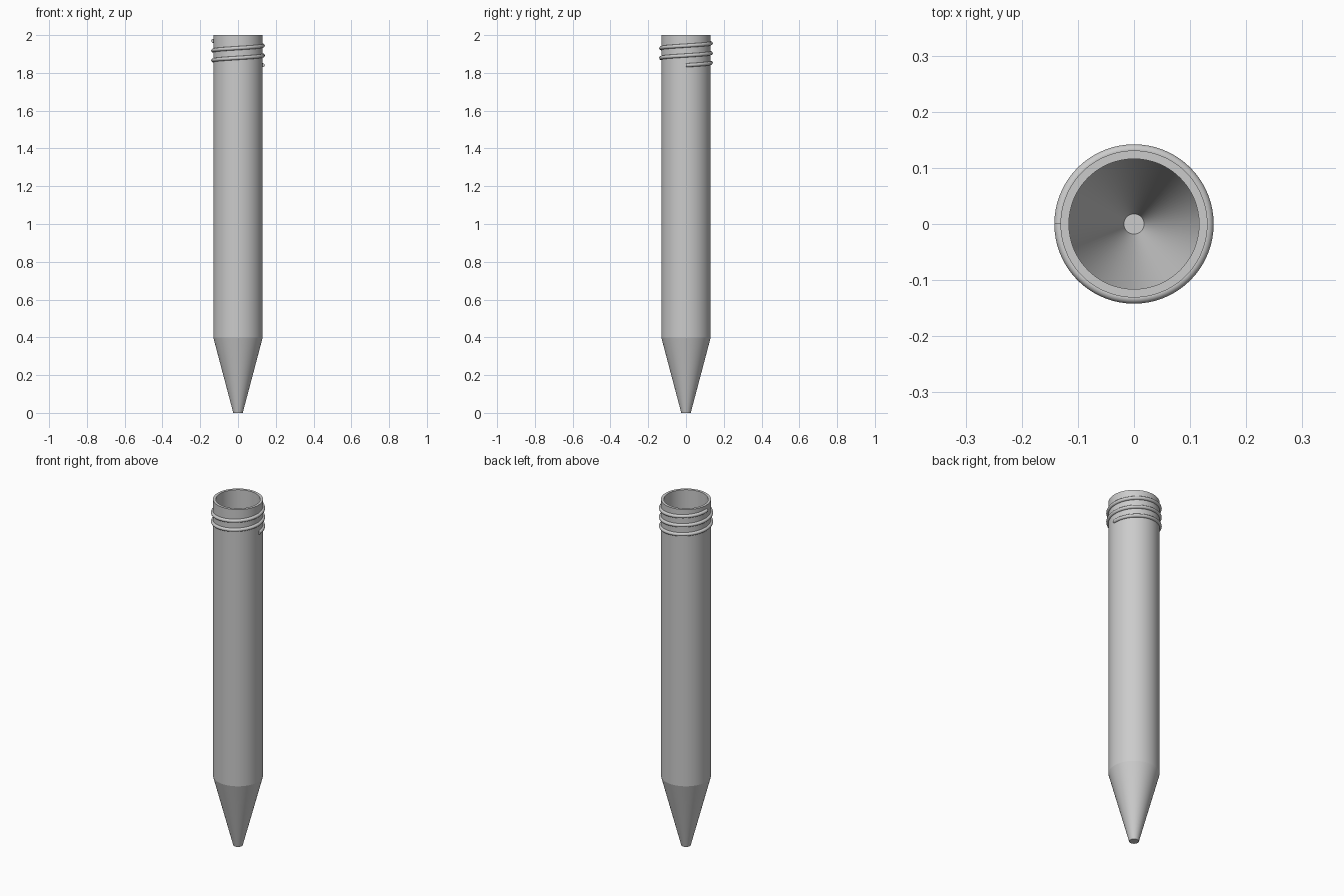
import bpy, bmesh, math
from mathutils import Matrix, Vector

cube = bpy.data.objects.get("Cube")
if cube:
    bpy.data.objects.remove(cube, do_unlink=True)

grey = bpy.data.materials.new("light grey plastic")
grey.use_nodes = True
colour = (0.6, 0.6, 0.6, 1)
grey.diffuse_color = colour
grey.node_tree.nodes["Principled BSDF"].inputs["Base Color"].default_value = colour


def finish(bm, name, angle):
    """Turn a bmesh into a smooth-shaded object with sharp edges kept."""
    bmesh.ops.recalc_face_normals(bm, faces=bm.faces)
    mesh = bpy.data.meshes.new(name)
    bm.to_mesh(mesh)
    bm.free()
    mesh.materials.append(grey)
    obj = bpy.data.objects.new(name, mesh)
    bpy.context.collection.objects.link(obj)
    bpy.ops.object.select_all(action="DESELECT")
    obj.select_set(True)
    bpy.context.view_layer.objects.active = obj
    bpy.ops.object.shade_smooth_by_angle(angle=math.radians(angle))
    return obj


# Hollow tube with conical tip: wall profile (radius, height) turned about z
profile = [(0, 0), (0.025, 0), (0.131, 0.4), (0.131, 2),
           (0.116, 2), (0.116, 0.4), (0.018, 0.02), (0, 0.02)]
bm = bmesh.new()
verts = [bm.verts.new((r, 0, z)) for r, z in profile]
edges = [bm.edges.new(pair) for pair in zip(verts, verts[1:])]
bmesh.ops.spin(bm, geom=verts + edges, cent=(0, 0, 0), axis=(0, 0, 1),
               angle=math.tau, steps=96, use_merge=True)
bmesh.ops.remove_doubles(bm, verts=bm.verts, dist=0.0001)
finish(bm, "tube_body", 12)

# Screw thread: round bead swept up a helix of two and a half turns
TURNS, STEPS, SIDES = 2.5, 72, 12
START, PITCH, RADIUS, BEAD = 1.84, 0.052, 0.132, 0.01
bm = bmesh.new()
rings = []
for i in range(int(TURNS * STEPS) + 1):
    turn = i / STEPS
    rotation = Matrix.Rotation(turn * math.tau, 3, "Z")
    ring = []
    for k in range(SIDES):
        a = k * math.tau / SIDES
        point = Vector((RADIUS + BEAD * math.cos(a), 0,
                        START + turn * PITCH + BEAD * math.sin(a)))
        ring.append(bm.verts.new(rotation @ point))
    rings.append(ring)
for low, high in zip(rings, rings[1:]):
    for k in range(SIDES):
        n = (k + 1) % SIDES
        bm.faces.new((low[k], low[n], high[n], high[k]))
bm.faces.new(rings[0])
bm.faces.new(rings[-1])
finish(bm, "screw_thread", 40)
